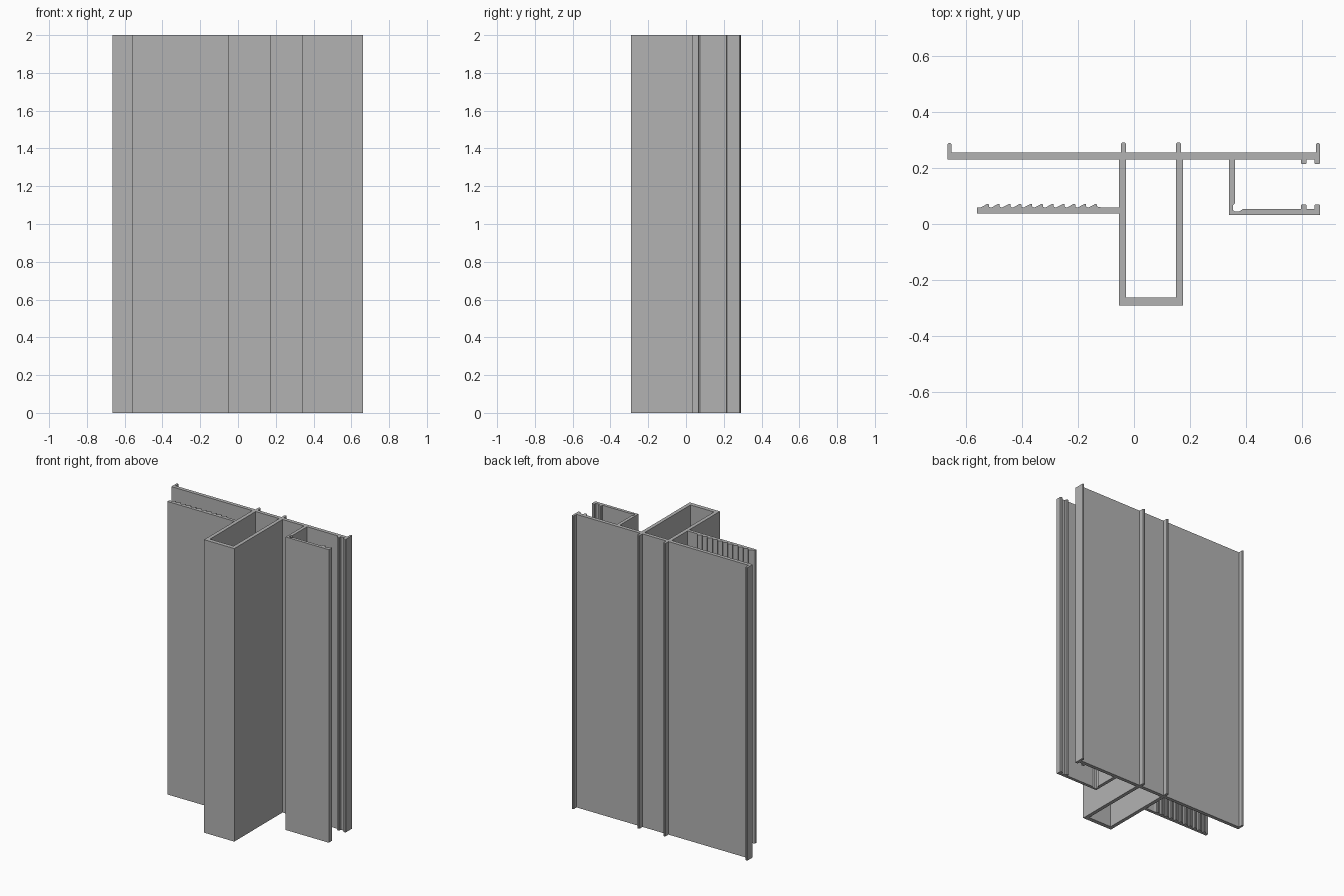
import bpy
import bmesh

HEIGHT = 2.0

cube = bpy.data.objects.get("Cube")
if cube:
    bpy.data.objects.remove(cube, do_unlink=True)

# Plain aluminium grey
grey = bpy.data.materials.new("aluminium_grey")
grey.use_nodes = True
colour = (0.45, 0.45, 0.45, 1)
grey.diffuse_color = colour
grey.node_tree.nodes["Principled BSDF"].inputs["Base Color"].default_value = colour


def extrude_profile(name, outline):
    """Extrude a closed plan outline up to the full height."""
    bm = bmesh.new()
    base = bm.faces.new([bm.verts.new((x, y, 0)) for x, y in outline])
    result = bmesh.ops.extrude_face_region(bm, geom=[base], use_keep_orig=True)
    top = [v for v in result["geom"] if isinstance(v, bmesh.types.BMVert)]
    bmesh.ops.translate(bm, verts=top, vec=(0, 0, HEIGHT))
    bmesh.ops.recalc_face_normals(bm, faces=bm.faces)
    mesh = bpy.data.meshes.new(name)
    bm.to_mesh(mesh)
    bm.free()
    mesh.materials.append(grey)
    obj = bpy.data.objects.new(name, mesh)
    bpy.context.collection.objects.link(obj)
    return obj


def ridge(x0, x1, base, tip, chamfer=0.004):
    """Points of a small ridge with eased corners, in order from x0 to x1."""
    dx = chamfer if x1 > x0 else -chamfer
    dy = chamfer if tip > base else -chamfer
    return [(x0, base), (x0, tip - dy), (x0 + dx, tip),
            (x1 - dx, tip), (x1, tip - dy), (x1, base)]


LEFT, RIGHT = 0.663, -0.665
BACK, FRONT = 0.255, 0.23

# Face plate: lips and ribs on the back, two clip ridges on the front
back_edge = [(RIGHT, FRONT), *ridge(RIGHT, -0.65, BACK, 0.288)[1:]]
for x in (-0.046, 0.15):
    back_edge += ridge(x, x + 0.017, BACK, 0.29)
back_edge += ridge(0.648, LEFT, BACK, 0.288)[:-1]
front_edge = ridge(LEFT, 0.643, FRONT, 0.213)[1:] + ridge(0.615, 0.595, FRONT, 0.213)
extrude_profile("face_plate", back_edge + front_edge)

# Deep box channel standing out from the front of the plate
extrude_profile("box_channel", [
    (-0.053, FRONT), (-0.053, -0.29), (0.175, -0.29), (0.175, FRONT),
    (0.15, FRONT), (0.15, -0.262), (-0.028, -0.262), (-0.028, FRONT)])

# Serrated flange: saw teeth on the side that faces the plate
TEETH, PITCH, FIRST = 11, 0.0385, -0.548
flange = [(-0.053, 0.038), (-0.56, 0.038), (-0.56, 0.058)]
for i in range(TEETH):
    x = FIRST + i * PITCH
    flange += [(x, 0.058), (x + 0.026, 0.072), (x + 0.031, 0.07), (x + 0.031, 0.062)]
flange += [(-0.115, 0.059), (-0.053, 0.059)]
extrude_profile("serrated_flange", flange)

# Clip channel: L-shaped arm with a relieved inner corner and two clip ridges
extrude_profile("clip_channel", [
    (0.338, FRONT), (0.338, 0.032), (LEFT, 0.032),
    *ridge(LEFT, 0.643, 0.053, 0.07)[1:],
    *ridge(0.615, 0.595, 0.053, 0.07),
    (0.388, 0.053), (0.376, 0.045), (0.36, 0.044), (0.352, 0.05),
    (0.352, 0.066), (0.36, 0.074), (0.36, FRONT)])
